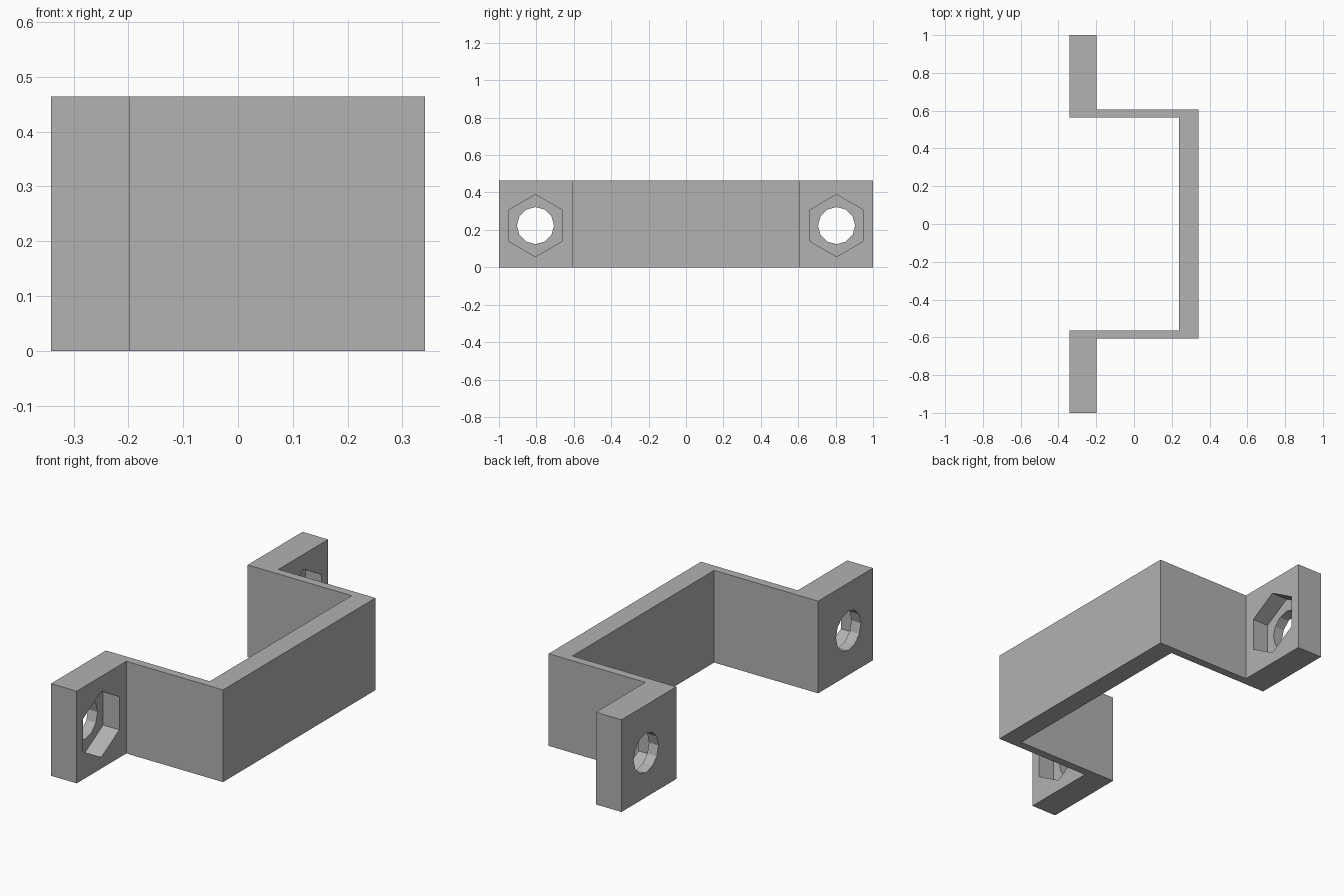
import bpy
import bmesh
from math import pi
from mathutils import Matrix

if "Cube" in bpy.data.objects:
    bpy.data.objects.remove(bpy.data.objects["Cube"], do_unlink=True)

HEIGHT = 0.464
X_BACK, X_FLANGE, X_INNER, X_FRONT = -0.341, -0.198, 0.238, 0.341
Y_IN, Y_OUT, Y_END = 0.564, 0.606, 1.0
BOLT_Y, BOLT_Z = 0.805, 0.223
HOLE_R, NUT_R, NUT_DEPTH = 0.099, 0.166, 0.09

grey = bpy.data.materials.new("mid_grey")
grey.use_nodes = True
colour = (0.445, 0.445, 0.445, 1)
grey.diffuse_color = colour
grey.node_tree.nodes["Principled BSDF"].inputs["Base Color"].default_value = colour


def add_object(name, bm):
    bmesh.ops.recalc_face_normals(bm, faces=bm.faces)
    mesh = bpy.data.meshes.new(name)
    bm.to_mesh(mesh)
    bm.free()
    mesh.materials.append(grey)
    obj = bpy.data.objects.new(name, mesh)
    bpy.context.collection.objects.link(obj)
    return obj


def prism_cutter(name, sides, radius, x0, x1, y):
    """Prism lying along x, with a corner pointing up."""
    bm = bmesh.new()
    place = Matrix.Translation(((x0 + x1) / 2, y, BOLT_Z)) @ Matrix.Rotation(pi / 2, 4, "Y")
    # Half a turn step keeps a corner of the prism on the vertical axis
    place = place @ Matrix.Rotation(pi / 2, 4, "Z")
    bmesh.ops.create_cone(bm, cap_ends=True, segments=sides, radius1=radius,
                          radius2=radius, depth=x1 - x0, matrix=place)
    top = max(bm.verts, key=lambda v: v.co.z).co
    if abs(top.y - y) > 0.001:
        bmesh.ops.rotate(bm, verts=bm.verts, cent=(0, y, BOLT_Z),
                         matrix=Matrix.Rotation(pi / sides, 3, "X"))
    cutter = add_object(name, bm)
    cutter.hide_render = True
    return cutter


# Bracket outline: one half, mirrored across y, then extruded upward
half = [(X_FRONT, Y_OUT), (X_FLANGE, Y_OUT), (X_FLANGE, Y_END),
        (X_BACK, Y_END), (X_BACK, Y_IN), (X_INNER, Y_IN)]
outline = half + [(x, -y) for x, y in reversed(half)]
bm = bmesh.new()
base = bm.faces.new([bm.verts.new((x, y, 0)) for x, y in outline])
extruded = bmesh.ops.extrude_face_region(bm, geom=[base], use_keep_orig=True)
upper = [g for g in extruded["geom"] if isinstance(g, bmesh.types.BMVert)]
bmesh.ops.translate(bm, verts=upper, vec=(0, 0, HEIGHT))
bracket = add_object("bracket", bm)

# Bolt holes with hexagonal nut pockets in both flanges
bpy.context.view_layer.objects.active = bracket
for side, y in (("left", BOLT_Y), ("right", -BOLT_Y)):
    cutters = [
        prism_cutter(side + "_nut_cutter", 6, NUT_R, X_FLANGE - NUT_DEPTH, X_FLANGE + 0.1, y),
        prism_cutter(side + "_bolt_cutter", 12, HOLE_R, X_BACK - 0.1, X_FLANGE + 0.05, y),
    ]
    for cutter in cutters:
        cut = bracket.modifiers.new("cut", "BOOLEAN")
        cut.operation = "DIFFERENCE"
        cut.solver = "EXACT"
        cut.object = cutter
        bpy.ops.object.modifier_apply(modifier=cut.name)
        bpy.data.objects.remove(cutter, do_unlink=True)
